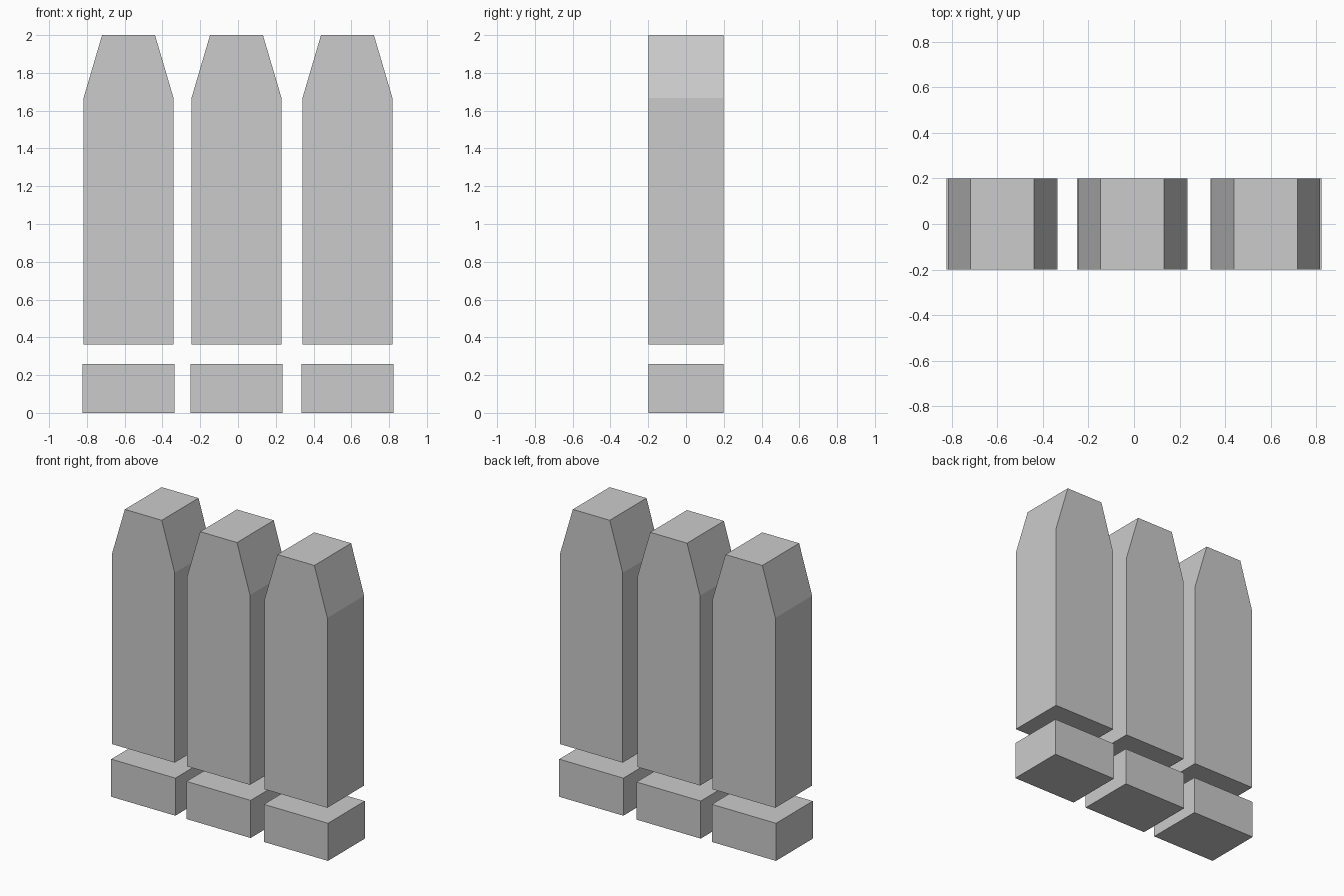
import bpy
import bmesh

if "Cube" in bpy.data.objects:
    bpy.data.objects.remove(bpy.data.objects["Cube"])

DEPTH = 0.399
CENTRES = {"left": -0.5795, "middle": -0.008, "right": 0.5795}


def extrude_profile(name, points, x):
    """Extrude a closed x-z outline along y, centred on y = 0."""
    bm = bmesh.new()
    face = bm.faces.new([bm.verts.new((px, -DEPTH / 2, pz)) for px, pz in points])
    result = bmesh.ops.extrude_face_region(bm, geom=[face])
    moved = [v for v in result["geom"] if isinstance(v, bmesh.types.BMVert)]
    bmesh.ops.translate(bm, verts=moved, vec=(0, DEPTH, 0))
    bmesh.ops.recalc_face_normals(bm, faces=bm.faces)
    mesh = bpy.data.meshes.new(name)
    bm.to_mesh(mesh)
    bm.free()
    obj = bpy.data.objects.new(name, mesh)
    obj.location.x = x
    bpy.context.collection.objects.link(obj)


def mirrored(half):
    """Complete a right-hand outline, listed bottom to top."""
    return half + [(-x, z) for x, z in reversed(half)]


# Tapered body and the separate, slightly wider base block
body = mirrored([(0.2385, 0.363), (0.2385, 1.666), (0.14, 2.0)])
base = mirrored([(0.2435, 0.0), (0.2435, 0.258)])

for side, x in CENTRES.items():
    extrude_profile(f"{side}_body", body, x)
    extrude_profile(f"{side}_base", base, x)
